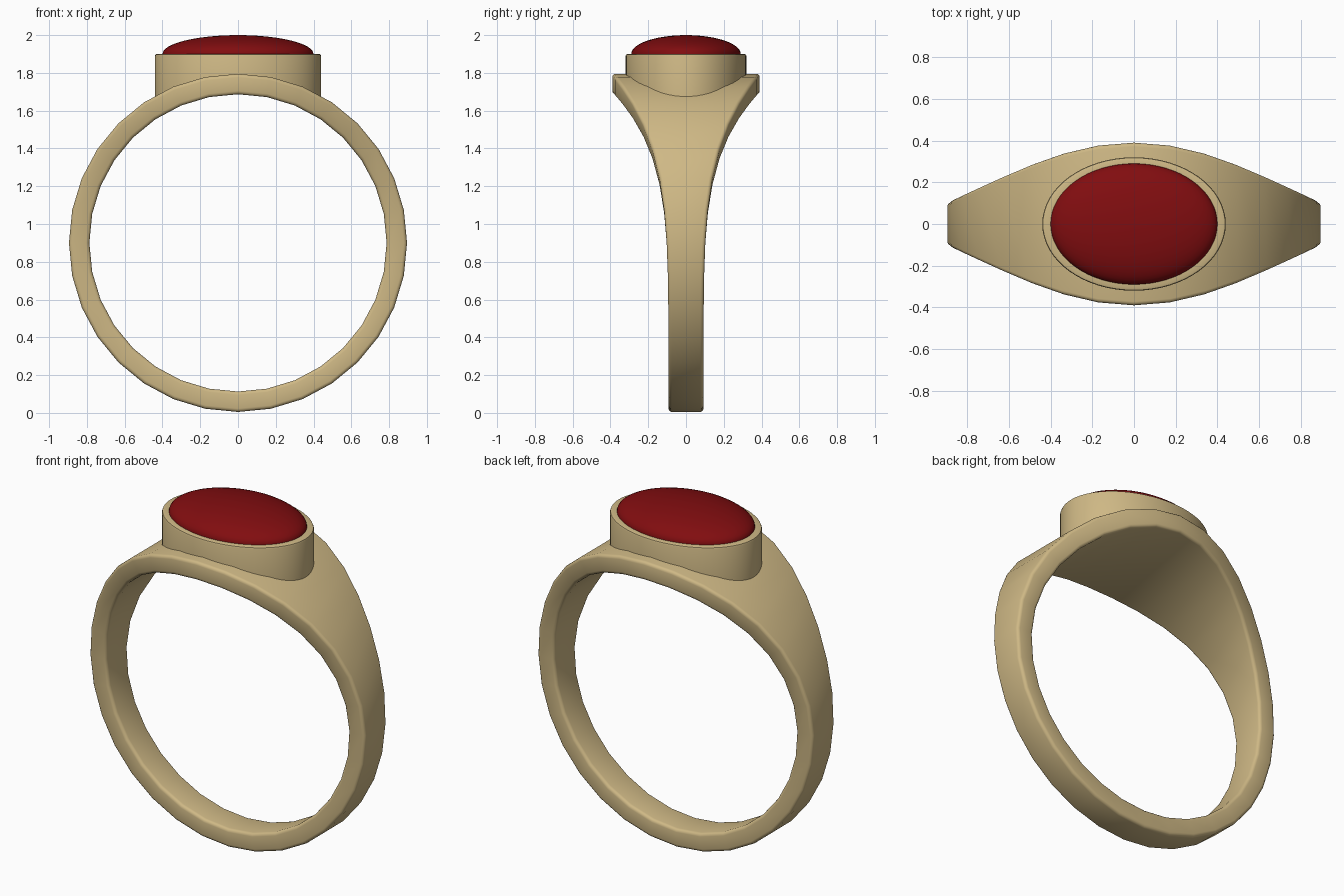
import bpy, bmesh, math

if "Cube" in bpy.data.objects:
    bpy.data.objects.remove(bpy.data.objects["Cube"])

ZC, R_OUT, R_IN = 0.90, 0.895, 0.787


def material(name, rgb):
    m = bpy.data.materials.new(name)
    m.diffuse_color = (*rgb, 1)
    m.use_nodes = True
    m.node_tree.nodes["Principled BSDF"].inputs["Base Color"].default_value = m.diffuse_color
    return m


gold = material("gold", (0.62, 0.48, 0.235))
red = material("red stone", (0.22, 0.004, 0.005))


def loft(name, rings, mat, closed=False, cap_start=False, cap_end=False):
    """Skin a list of equal-length closed rings of points."""
    bm = bmesh.new()
    vs = [[bm.verts.new(p) for p in r] for r in rings]
    n, k = len(rings[0]), len(rings)
    for i in range(k if closed else k - 1):
        a, b = vs[i], vs[(i + 1) % k]
        for j in range(n):
            bm.faces.new((a[j], a[(j + 1) % n], b[(j + 1) % n], b[j]))
    if cap_start:
        bm.faces.new(vs[0])
    if cap_end:
        bm.faces.new(vs[-1])
    bmesh.ops.recalc_face_normals(bm, faces=bm.faces)
    me = bpy.data.meshes.new(name)
    bm.to_mesh(me)
    bm.free()
    me.materials.append(mat)
    ob = bpy.data.objects.new(name, me)
    bpy.context.collection.objects.link(ob)
    bpy.ops.object.select_all(action='DESELECT')
    ob.select_set(True)
    bpy.context.view_layer.objects.active = ob
    bpy.ops.object.shade_smooth_by_angle(angle=math.radians(40))
    return ob


# band: rounded cross-section swept round the finger, flaring towards the top
def section(half_width, bevel=0.018, steps=3):
    pts = []
    corners = [(1, R_OUT, 0), (-1, R_OUT, 90), (-1, R_IN, 180), (1, R_IN, 270)]
    for sy, r, start in corners:
        cy = sy * (half_width - bevel)
        cr = r - bevel if r == R_OUT else r + bevel
        for i in range(steps + 1):
            a = math.radians(start + 90 * i / steps)
            pts.append((cy + bevel * math.cos(a), cr + bevel * math.sin(a)))
    return pts


SEG = 32
band = []
for i in range(SEG):
    t = 2 * math.pi * i / SEG
    half = 0.093 + 0.297 * ((1 + math.cos(t)) / 2) ** 5
    band.append([(r * math.sin(t), y, ZC + r * math.cos(t)) for y, r in section(half)])
loft("band", band, gold, closed=True)


def ellipse(rx, ry, z, n=64):
    pts = []
    for i in range(n):
        a = 2 * math.pi * i / n
        x, y = rx * math.cos(a), ry * math.sin(a)
        pts.append((x, y, z(x) if callable(z) else z))
    return pts


# bezel: oval collar whose foot follows the curve of the band
foot = lambda x: ZC + math.sqrt(0.84 ** 2 - x * x)
loft("bezel", [ellipse(0.44, 0.32, foot), ellipse(0.44, 0.32, 1.888),
               ellipse(0.437, 0.317, 1.897), ellipse(0.43, 0.31, 1.90),
               ellipse(0.395, 0.285, 1.90), ellipse(0.395, 0.285, 1.86)], gold)

# stone: low oval dome
dome = [ellipse(0.40, 0.29, 1.89)]
for i in range(12):
    a = math.radians(90 * i / 12)
    dome.append(ellipse(0.40 * math.cos(a), 0.29 * math.cos(a), 1.90 + 0.10 * math.sin(a)))
dome.append(ellipse(0.004, 0.003, 2.0))
loft("stone", dome, red, cap_start=True, cap_end=True)
